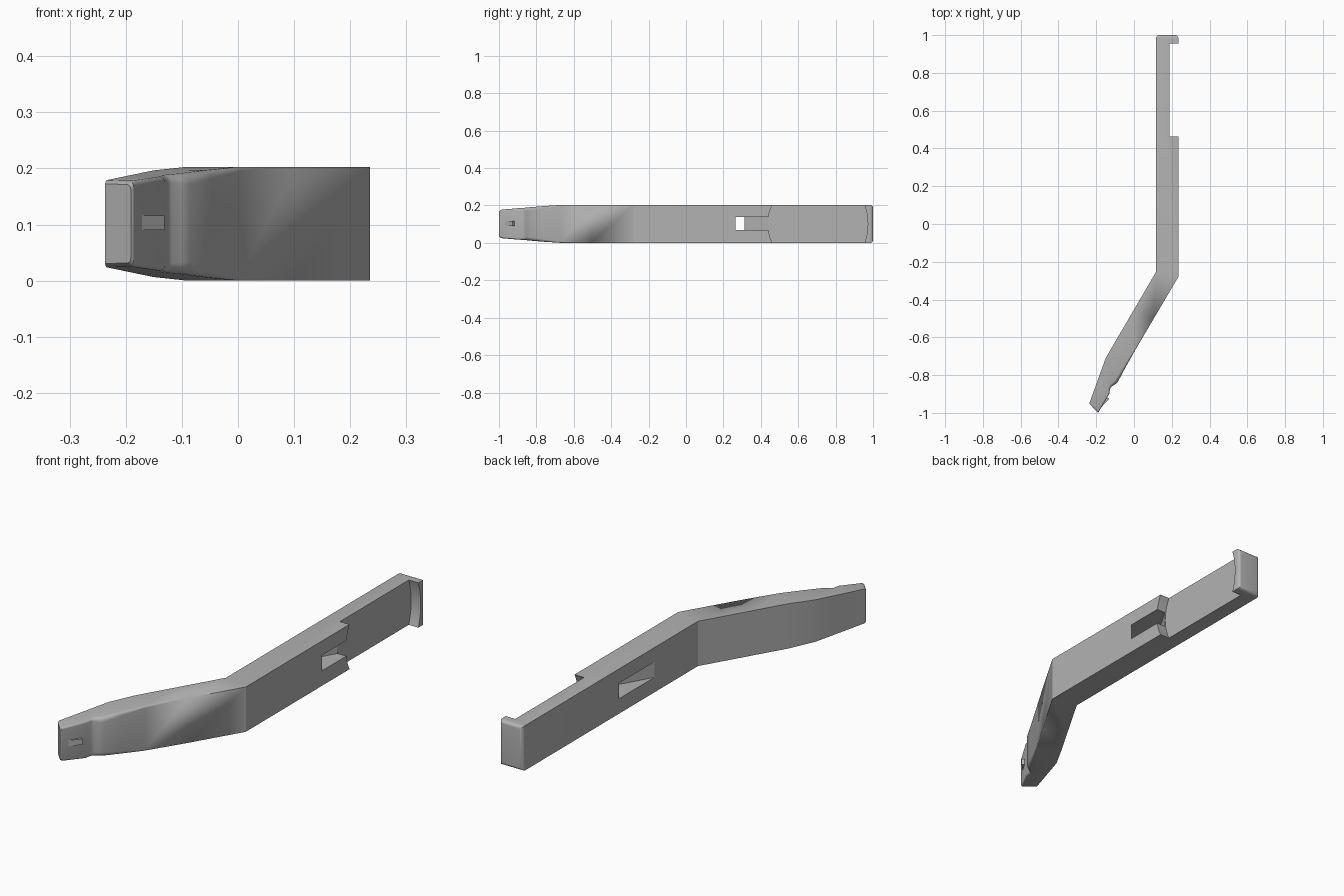
import bpy, bmesh, math
from mathutils import Vector

if "Cube" in bpy.data.objects:
    bpy.data.objects.remove(bpy.data.objects["Cube"])

MID = 0.1015          # half of the bar height
ARM = Vector((0.502, 0.865))

grey = bpy.data.materials.new("plain grey")
grey.use_nodes = True
grey.diffuse_color = (0.45, 0.45, 0.45, 1)
grey.node_tree.nodes["Principled BSDF"].inputs["Base Color"].default_value = grey.diffuse_color


def finish(name, bm):
    bmesh.ops.remove_doubles(bm, verts=bm.verts, dist=1e-5)
    bmesh.ops.recalc_face_normals(bm, faces=bm.faces)
    mesh = bpy.data.meshes.new(name)
    bm.to_mesh(mesh)
    bm.free()
    ob = bpy.data.objects.new(name, mesh)
    bpy.context.collection.objects.link(ob)
    mesh.materials.append(grey)
    return ob


def prism(name, outline, offset):
    """Extrude a flat outline of 3D points by an offset."""
    bm = bmesh.new()
    face = bm.faces.new([bm.verts.new(p) for p in outline])
    out = bmesh.ops.extrude_face_region(bm, geom=[face])
    moved = [v for v in out["geom"] if isinstance(v, bmesh.types.BMVert)]
    bmesh.ops.translate(bm, verts=moved, vec=offset)
    return finish(name, bm)


def half_height(p):
    """The bar thins vertically towards the tip of the arm."""
    return MID - 0.025 * max(0, (-p.dot(ARM) - 0.6) / 0.35)


def ring(bm, left, right, radius, inset):
    """One cross-section, filleted along its right-hand edges."""
    left, right = Vector(left), Vector(right)
    across = (left - right).normalized()
    hl, hr = half_height(left) - inset, half_height(right) - inset
    pts = [(left, -hl), (left, hl)]
    arc = []
    for i in range(6):
        a = math.pi / 2 * i / 5
        arc.append((right + across * radius * (1 - math.sin(a)), hr - radius * (1 - math.cos(a))))
    pts += arc + [(p, -z) for p, z in reversed(arc)]
    return [bm.verts.new((p.x, p.y, MID + z)) for p, z in pts]


# Bar sections: left point, right point, fillet radius, inset
sections = []
R = 0.016
for i in range(6):                      # rounded far end
    a = math.pi / 2 * (1 - i / 5)
    d, y = R * (1 - math.cos(a)), 1 - R + R * math.sin(a)
    sections.append(((0.117 + d, y), (0.235 - d, y), 0, d))
sections += [
    ((0.117, -0.253), (0.235, -0.28), 0, 0),
    ((0.0, -0.453), (0.102, -0.505), 0, 0),
    ((-0.09, -0.607), (0.005, -0.67), 0.007, 0),
    ((-0.15, -0.71), (-0.048, -0.765), 0.014, 0),
    ((-0.18, -0.793), (-0.086, -0.836), 0.02, 0),
    ((-0.186, -0.81), (-0.1, -0.849), 0.02, 0),
    ((-0.192, -0.826), (-0.118, -0.86), 0.016, 0),
    ((-0.197, -0.84), (-0.127, -0.872), 0.012, 0),
    ((-0.205, -0.862), (-0.131, -0.9), 0.009, 0),
    ((-0.234, -0.943), (-0.183, -0.988), 0.009, 0),
    ((-0.236, -0.948), (-0.186, -0.996), 0.009, 0.002),
    ((-0.237, -0.95), (-0.191, -1.0), 0.009, 0.006),
]
bm = bmesh.new()
rings = [ring(bm, *s) for s in sections]
for a, b in zip(rings, rings[1:]):
    for i in range(len(a)):
        j = (i + 1) % len(a)
        bm.faces.new((a[i], a[j], b[j], b[i]))
bm.faces.new(rings[0])
bm.faces.new(rings[-1])
bar = finish("bent_bar", bm)

# Shallow recess with bowed ends
outline = []
for y, bow, side in ((0.462, -0.025, 1), (0.955, 0.017, -1)):
    for i in range(13):
        t = side * (i / 6 - 1) * 1.1
        outline.append((0.187, y + bow * (1 - (t * t)), MID + t * MID))
recess = prism("recess_cutter", outline, (0.1, 0, 0))

# Slanted slot passing through the bar
slope = math.sqrt(3)
outline = [(x, y + slope * (x - 0.117), 0.068)
           for x, y in ((0.08, 0.06), (0.27, 0.06), (0.27, 0.312), (0.08, 0.312))]
slot = prism("slot_cutter", outline, (0, 0, 0.07))

bpy.context.view_layer.objects.active = bar
for cutter in (recess, slot):
    cutter.hide_render = True
    mod = bar.modifiers.new("cut", "BOOLEAN")
    mod.operation = "DIFFERENCE"
    mod.solver = "EXACT"
    mod.object = cutter
    bpy.ops.object.modifier_apply(modifier=mod.name)
    bpy.data.objects.remove(cutter)

# Small wedge catch on the tip pad
prism("tip_catch", [(-0.178, -0.975, 0.09), (-0.131, -0.927, 0.09),
                    (-0.145, -0.915, 0.09), (-0.185, -0.97, 0.09)], (0, 0, 0.026))

bpy.ops.object.select_all(action="DESELECT")
bar.select_set(True)
bpy.ops.object.shade_smooth_by_angle(angle=math.radians(28))
